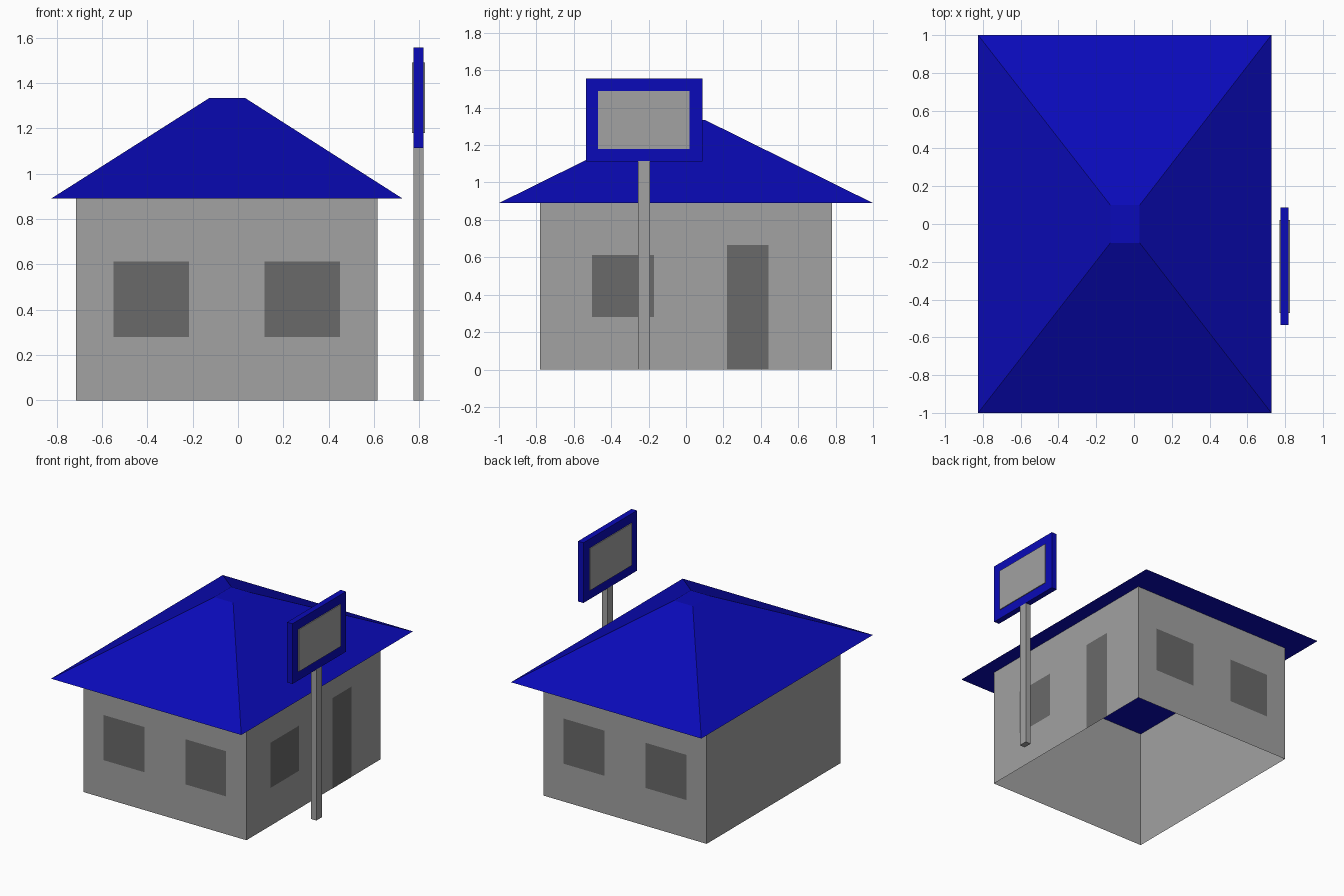
import bpy, bmesh

if "Cube" in bpy.data.objects:
    bpy.data.objects.remove(bpy.data.objects["Cube"])


def material(name, rgb):
    m = bpy.data.materials.new(name)
    m.diffuse_color = (*rgb, 1)
    m.use_nodes = True
    m.node_tree.nodes["Principled BSDF"].inputs["Base Color"].default_value = m.diffuse_color
    return m


BLUE = material("blue", (0.003, 0.003, 0.48))
GREY = material("grey", (0.36, 0.36, 0.36))
DARK = material("dark_grey", (0.142, 0.142, 0.142))


def box(name, lo, hi, mat, top=None, open_ends=False):
    """Box from lo to hi; top=(x0, x1, y0, y1) tapers the upper face."""
    bm = bmesh.new()
    bmesh.ops.create_cube(bm, size=1)
    for v in bm.verts:
        up = v.co.z > 0
        x0, x1, y0, y1 = top if top and up else (lo[0], hi[0], lo[1], hi[1])
        v.co = (x1 if v.co.x > 0 else x0, y1 if v.co.y > 0 else y0, hi[2] if up else lo[2])
    bm.normal_update()
    if open_ends:
        ends = [f for f in bm.faces if abs(f.normal.z) > 0.9]
        bmesh.ops.delete(bm, geom=ends, context='FACES_ONLY')
    mesh = bpy.data.meshes.new(name)
    bm.to_mesh(mesh)
    bm.free()
    ob = bpy.data.objects.new(name, mesh)
    bpy.context.collection.objects.link(ob)
    mesh.materials.append(mat)
    return ob


def panel(name, origin, width, height, axis):
    """Flat upright quad, running along axis (dx, dy) from its lower corner."""
    x, y, z = origin
    dx, dy = axis[0] * width, axis[1] * width
    bm = bmesh.new()
    bm.faces.new([bm.verts.new(c) for c in (
        (x, y, z), (x + dx, y + dy, z), (x + dx, y + dy, z + height), (x, y, z + height))])
    mesh = bpy.data.meshes.new(name)
    bm.to_mesh(mesh)
    bm.free()
    mesh.materials.append(DARK)
    bpy.context.collection.objects.link(bpy.data.objects.new(name, mesh))


# House shell, open underneath
X0, X1, Y, EAVE = -0.715, 0.615, 0.78, 0.89
box("walls", (X0, -Y, 0), (X1, Y, EAVE), GREY, open_ends=True)

# Hipped roof with a small flat top
box("roof", (-0.825, -1, EAVE), (0.727, 1, 1.335), BLUE, top=(-0.125, 0.03, -0.1, 0.1))

# Window pairs on front and back
GAP, WIN = 0.002, 0.333
for i, x in enumerate((-0.55, 0.118)):
    panel(f"front_window_{i + 1}", (x, -Y - GAP, 0.28), WIN, WIN, (1, 0))
    panel(f"back_window_{i + 1}", (x + WIN, Y + GAP, 0.28), WIN, WIN, (-1, 0))

# Window and door on the right side
panel("side_window", (X1 + GAP, -0.503, 0.28), WIN, WIN, (0, 1))
panel("door", (X1 + GAP, 0.22, 0.0), 0.222, 0.667, (0, 1))

# Roadside sign
box("sign_post", (0.775, -0.257, 0), (0.819, -0.193, 1.115), GREY)
box("sign_frame", (0.775, -0.535, 1.113), (0.819, 0.088, 1.557), BLUE)
box("sign_panel", (0.769, -0.47, 1.18), (0.825, 0.02, 1.49), GREY)
